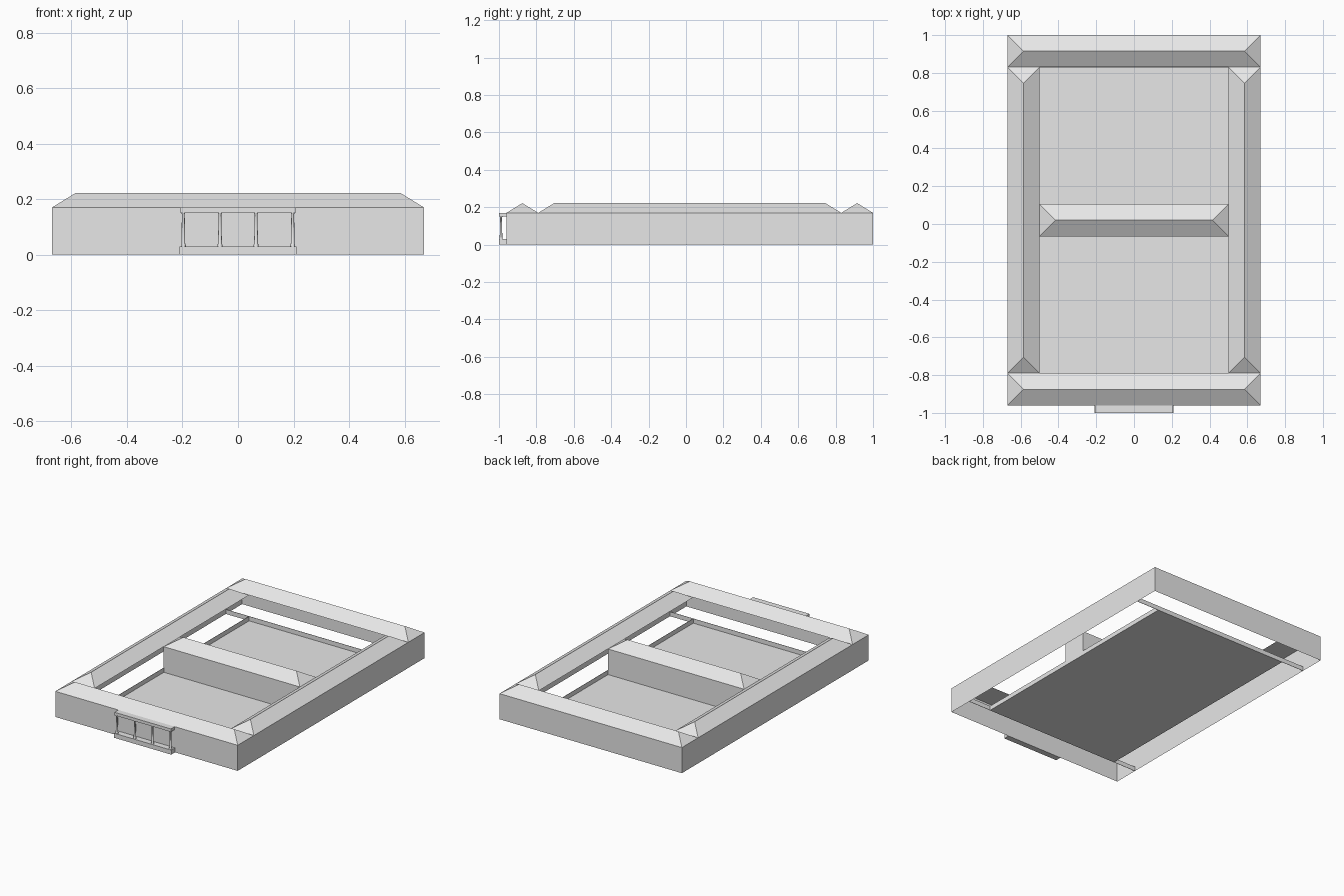
import bpy, bmesh

cube = bpy.data.objects.get("Cube")
if cube:
    bpy.data.objects.remove(cube, do_unlink=True)

grey = bpy.data.materials.new("plain_grey")
grey.use_nodes = True
COLOUR = (0.8, 0.8, 0.8, 1)
grey.diffuse_color = COLOUR
grey.node_tree.nodes["Principled BSDF"].inputs["Base Color"].default_value = COLOUR

EAVE, RIDGE, CURB = 0.17, 0.222, 0.03
OUT_X, IN_X = 0.67, 0.50                   # outer and courtyard half widths
FRONT, IN_FRONT, IN_BACK, BACK = -0.96, -0.79, 0.83, 1.0


def finish(name, bm):
    mesh = bpy.data.meshes.new(name)
    bm.to_mesh(mesh)
    bm.free()
    mesh.materials.append(grey)
    ob = bpy.data.objects.new(name, mesh)
    bpy.context.collection.objects.link(ob)
    return ob


def rectangle(bm, x0, x1, y0, y1, z):
    return [bm.verts.new((x, y, z)) for x, y in ((x0, y0), (x1, y0), (x1, y1), (x0, y1))]


def walls(name, x0, x1, y0, y1, z0, z1):
    """Ring of four upright walls, open above and below."""
    bm = bmesh.new()
    low, high = (rectangle(bm, x0, x1, y0, y1, z) for z in (z0, z1))
    for i in range(4):
        j = (i + 1) % 4
        bm.faces.new((low[i], low[j], high[j], high[i]))
    return finish(name, bm)


def box(name, x0, x1, y0, y1, z0, z1):
    bm = bmesh.new()
    bmesh.ops.create_cube(bm, size=1)
    for v in bm.verts:
        v.co = (x1 if v.co.x > 0 else x0, y1 if v.co.y > 0 else y0, z1 if v.co.z > 0 else z0)
    return finish(name, bm)


def hip_roof(name, x0, x1, y0, y1):
    """Hipped roof with its ridge along the longer side."""
    bm = bmesh.new()
    a, b, c, d = rectangle(bm, x0, x1, y0, y1, EAVE)
    half = min(x1 - x0, y1 - y0) / 2
    p = bm.verts.new((x0 + half, y0 + half, RIDGE))
    q = bm.verts.new((x1 - half, y1 - half, RIDGE))
    if x1 - x0 > y1 - y0:
        faces = ((a, b, q, p), (b, c, q), (c, d, p, q), (d, a, p))
    else:
        faces = ((a, b, p), (b, c, q, p), (c, d, q), (d, a, p, q))
    for f in faces + ((d, c, b, a),):
        bm.faces.new(f)
    return finish(name, bm)


# Outer shell and roofs of the four wings
walls("outer_walls", -OUT_X, OUT_X, FRONT, BACK, 0, EAVE)
hip_roof("front_roof", -OUT_X, OUT_X, FRONT, IN_FRONT)
hip_roof("back_roof", -OUT_X, OUT_X, IN_BACK, BACK)
hip_roof("left_roof", IN_X, OUT_X, IN_FRONT, IN_BACK)
hip_roof("right_roof", -OUT_X, -IN_X, IN_FRONT, IN_BACK)

# Courtyard floor
bm = bmesh.new()
bm.faces.new(rectangle(bm, -IN_X, IN_X, IN_FRONT, IN_BACK, 0))
finish("courtyard_floor", bm)

# Low curbs around the courtyard; front and back ones reach the outer walls
T = 0.001
for name, y in (("front_curb", IN_FRONT), ("back_curb", IN_BACK)):
    box(name, -OUT_X, OUT_X, y - T, y + T, 0, CURB)
for name, x in (("left_curb", IN_X), ("right_curb", -IN_X)):
    box(name, x - T, x + T, IN_FRONT, IN_BACK, 0, CURB)

# Middle building across the courtyard
walls("middle_walls", -IN_X, IN_X, -0.065, 0.105, 0, EAVE)
hip_roof("middle_roof", -IN_X, IN_X, -0.065, 0.105)

# Entrance porch: plinth, beam and four slightly tapered columns
box("porch_base", -0.21, 0.21, -1.0, FRONT, 0, CURB)
box("porch_beam", -0.207, 0.207, -1.0, FRONT, 0.15, EAVE)
PROFILE = ((0.009, CURB), (0.009, 0.035), (0.007, 0.04), (0.005, 0.145), (0.007, 0.15))
for n, x in enumerate((-0.197, -0.065, 0.065, 0.197)):
    bm = bmesh.new()
    for (r0, z0), (r1, z1) in zip(PROFILE, PROFILE[1:]):
        ring = bmesh.ops.create_cone(bm, segments=12, radius1=r0, radius2=r1, depth=z1 - z0)
        bmesh.ops.translate(bm, verts=ring["verts"], vec=(x, -0.989, (z0 + z1) / 2))
    bmesh.ops.remove_doubles(bm, verts=bm.verts, dist=0.0001)
    for poly in bm.faces:
        poly.smooth = True
    finish(f"porch_column_{n + 1}", bm)
